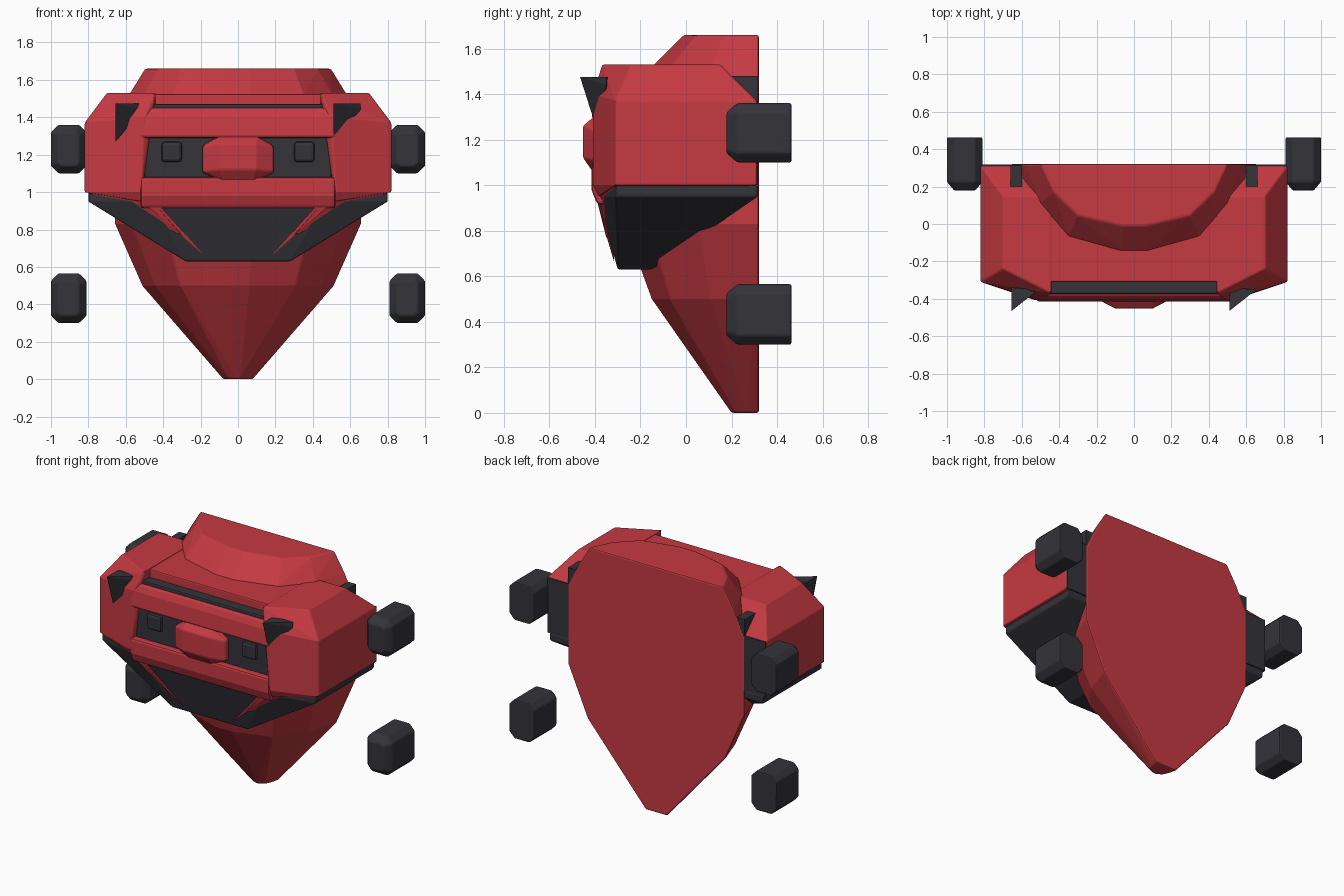
import bpy, bmesh

cube = bpy.data.objects.get("Cube")
if cube:
    bpy.data.objects.remove(cube, do_unlink=True)


def material(name, color):
    m = bpy.data.materials.new(name)
    m.use_nodes = True
    m.diffuse_color = color
    m.node_tree.nodes["Principled BSDF"].inputs["Base Color"].default_value = color
    return m


RED = material("red paint", (0.56, 0.042, 0.054, 1))
DARK = material("charcoal", (0.034, 0.033, 0.042, 1))


def hull(name, points, mat, bevel=0.008, mirror=False, flip=False):
    """Convex faceted part; mirror adds the -x half to the same hull, flip reflects it."""
    pts = [(-x if flip else x, y, z) for x, y, z in points]
    if mirror:
        pts += [(-x, y, z) for x, y, z in points]
    bm = bmesh.new()
    for p in pts:
        bm.verts.new(p)
    bmesh.ops.remove_doubles(bm, verts=bm.verts[:], dist=0.0005)
    bmesh.ops.convex_hull(bm, input=bm.verts[:])
    bmesh.ops.delete(bm, geom=[v for v in bm.verts if not v.link_faces], context="VERTS")
    bmesh.ops.dissolve_limit(bm, angle_limit=0.03, verts=bm.verts[:], edges=bm.edges[:])
    bmesh.ops.recalc_face_normals(bm, faces=bm.faces[:])
    me = bpy.data.meshes.new(name)
    bm.to_mesh(me)
    bm.free()
    me.materials.append(mat)
    ob = bpy.data.objects.new(name, me)
    bpy.context.collection.objects.link(ob)
    if bevel:
        mod = ob.modifiers.new("soft edges", "BEVEL")
        mod.width = bevel
        mod.segments = 2
        mod.limit_method = "ANGLE"
        mod.angle_limit = 0.5
    return ob


def box(x0, x1, y0, y1, z0, z1):
    return [(x, y, z) for x in (x0, x1) for y in (y0, y1) for z in (z0, z1)]


def extrude_x(half, profile):
    return [(half, y, z) for y, z in profile]


BACK = 0.32

# Tapered body: half-round faceted sections against a flat back
SECTION = [(1, 0), (0.86, 0.45), (0.6, 0.83), (0.12, 1)]
body = []
for z, w, front in [(0, 0.08, 0.2), (0.5, 0.515, -0.15), (0.83, 0.66, -0.27),
                    (1.36, 0.66, -0.22), (1.53, 0.58, -0.14), (1.66, 0.5, -0.01)]:
    body += [(w * a, BACK - (BACK - front) * b, z) for a, b in SECTION]
hull("body", body, RED, 0.01, mirror=True)

# Dark chin that wraps around the body
hull("chin", [(0.8, -0.31, 0.95), (0.8, -0.31, 1.0), (0.8, 0.315, 0.95), (0.8, 0.315, 1.0),
              (0.28, -0.3, 0.63), (0.28, -0.15, 0.63), (0.46, -0.385, 0.95),
              (0.46, -0.385, 1.0)], DARK, mirror=True)

# Head: dark face core, red roof, dark back plate
hull("face_core", box(-0.5, 0.5, -0.375, 0.2, 0.92, 1.47), DARK)
hull("roof", extrude_x(0.45, [(-0.31, 1.47), (-0.31, 1.525), (0.15, 1.525),
                              (0.31, 1.37), (0.31, 1.0), (-0.31, 1.0)]), RED, mirror=True)
hull("back_plate", box(-0.815, 0.815, 0.309, 0.317, 1.0, 1.37), DARK, 0)

# Parts with a left and a right copy
for side, flip in (("left", False), ("right", True)):
    hull(side + "_cheek", [
        (0.82, -0.31, 1.0), (0.82, 0.312, 1.0), (0.82, -0.31, 1.37), (0.82, 0.312, 1.37),
        (0.7, 0.15, 1.53), (0.7, -0.24, 1.53), (0.44, -0.37, 1.53), (0.44, 0.15, 1.53),
        (0.44, 0.312, 1.37), (0.44, 0.312, 1.0), (0.5, -0.41, 1.4), (0.52, -0.41, 1.0),
        (0.52, -0.385, 0.95)], RED, flip=flip)
    hull(side + "_jaw_trim", [
        (0.8, -0.315, 1.0), (0.3, -0.35, 0.77), (0.46, -0.395, 0.95), (0.8, -0.29, 0.985),
        (0.3, -0.32, 0.77), (0.46, -0.36, 1.0)], RED, 0, flip=flip)
    hull(side + "_jaw_tip", [
        (0.18, -0.315, 0.66), (0.33, -0.356, 0.8), (0.43, -0.392, 0.94), (0.5, -0.392, 0.94),
        (0.33, -0.32, 0.8), (0.45, -0.36, 0.94)], RED, 0, flip=flip)
    hull(side + "_side_block", box(0.6, 0.66, 0.2, 0.316, 1.2, 1.48), DARK, 0, flip=flip)
    hull(side + "_eye", box(0.3, 0.41, -0.395, -0.36, 1.16, 1.27), DARK, 0.025, flip=flip)

    # Wheels: chamfered blocks, tapered on the front end
    for level, z0, z1 in (("upper", 1.1, 1.36), ("lower", 0.3, 0.565)):
        wheel = []
        for y, inset, cut in ((0.463, 0, 0.04), (0.225, 0, 0.04), (0.178, 0.04, 0.015)):
            x0, x1, a, b = 0.81 + inset, 1 - inset, z0 + inset, z1 - inset
            for x, xi in ((x0, x0 + cut), (x1, x1 - cut)):
                wheel += [(x, y, a + cut), (x, y, b - cut), (xi, y, a), (xi, y, b)]
        hull(f"{side}_{level}_wheel", wheel, DARK, flip=flip)

# Horns: the same shape on each side, shifted rather than mirrored
for side, x in (("left", 0.51), ("right", -0.655)):
    hull(side + "_horn", [(x, -0.465, 1.475), (x, -0.34, 1.475), (x + 0.145, -0.35, 1.475),
                          (x + 0.145, -0.35, 1.44), (x, -0.4, 1.27), (x, -0.34, 1.3)], DARK, 0)

# Brow and lip bars across the face
hull("brow_bar", extrude_x(0.52, [(-0.35, 1.45), (-0.385, 1.45), (-0.405, 1.4),
                                  (-0.415, 1.29), (-0.35, 1.29)]), RED, 0.015, mirror=True)
hull("lip_bar", extrude_x(0.52, [(-0.35, 1.08), (-0.415, 1.08), (-0.415, 0.98),
                                 (-0.39, 0.915), (-0.35, 0.915)]), RED, 0.015, mirror=True)

# Nose
hull("nose", [(0.1, -0.36, 1.3), (0.19, -0.36, 1.25), (0.19, -0.36, 1.1), (0.08, -0.36, 1.06),
              (0.1, -0.41, 1.3), (0.19, -0.405, 1.24), (0.19, -0.405, 1.11),
              (0.08, -0.41, 1.06), (0.1, -0.452, 1.26), (0.1, -0.452, 1.12)], RED, mirror=True)
